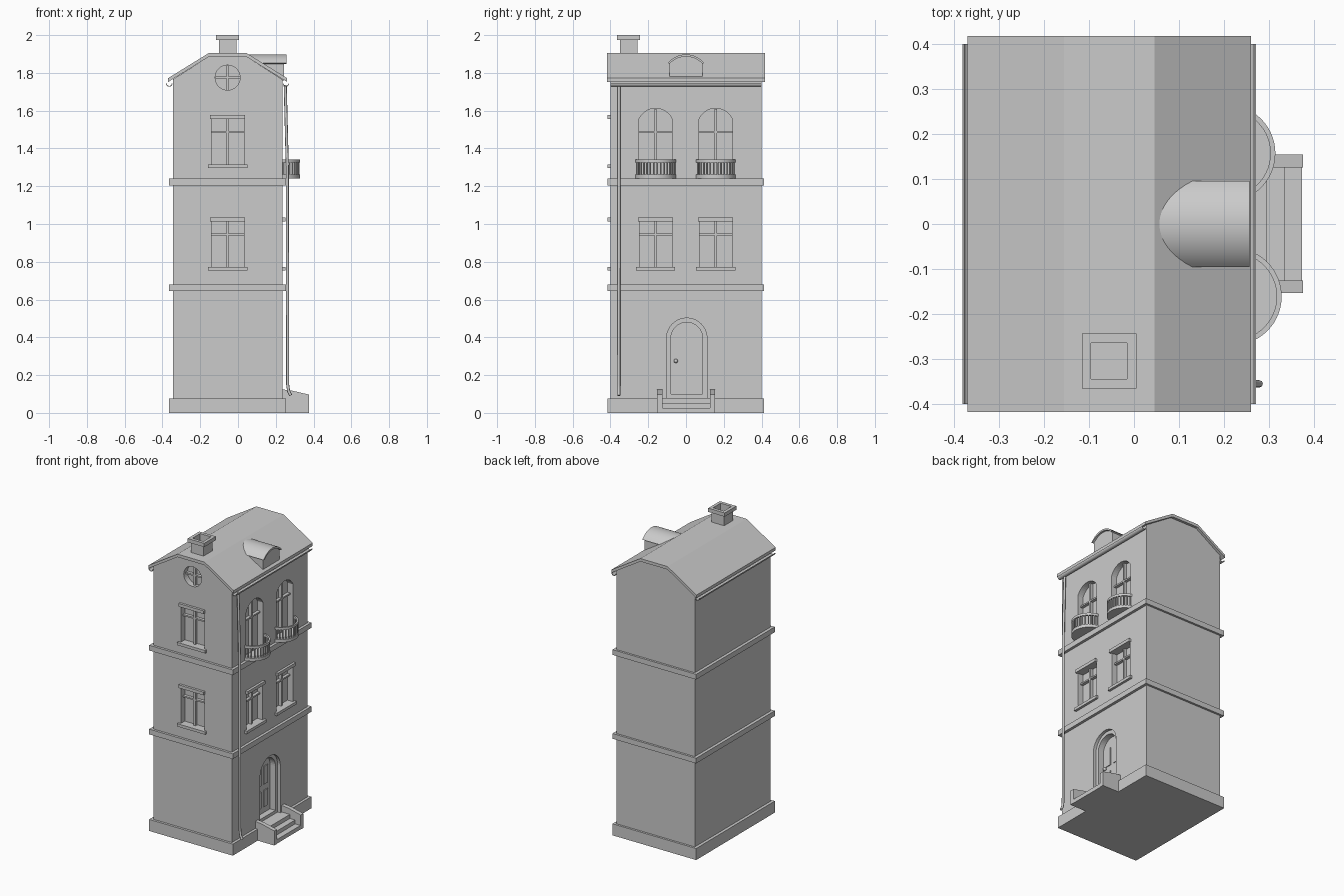
import bpy, bmesh, math
from mathutils import Vector

if "Cube" in bpy.data.objects:
    bpy.data.objects.remove(bpy.data.objects["Cube"])

XL, XR, YF, YB = -0.345, 0.235, -0.40, 0.40   # wall planes
CX = -0.055                                   # house centre line in x


def make(name, bm, smooth=False):
    bmesh.ops.recalc_face_normals(bm, faces=bm.faces)
    me = bpy.data.meshes.new(name)
    bm.to_mesh(me)
    bm.free()
    ob = bpy.data.objects.new(name, me)
    bpy.context.collection.objects.link(ob)
    if smooth:
        bpy.ops.object.select_all(action='DESELECT')
        ob.select_set(True)
        bpy.context.view_layer.objects.active = ob
        bpy.ops.object.shade_smooth_by_angle(angle=math.radians(35))
    return ob


def box(name, x0, x1, y0, y1, z0, z1):
    bm = bmesh.new()
    bmesh.ops.create_cube(bm, size=1)
    for v in bm.verts:
        v.co = ((x0 + x1) / 2 + v.co.x * (x1 - x0),
                (y0 + y1) / 2 + v.co.y * (y1 - y0),
                (z0 + z1) / 2 + v.co.z * (z1 - z0))
    return make(name, bm)


def at_x(u, d, z): return Vector((d, u, z))               # profile in y,z run along x
def at_y(u, d, z): return Vector((u, d, z))               # profile in x,z run along y
def at_z(u, d, z): return Vector((u, z, d))               # profile in x,y run along z
def right(u, d, z): return Vector((XR + d, u, z))         # wall-relative, d = outwards
def front(u, d, z): return Vector((u, YF - d, z))


def prism(name, pts, place, a, b, smooth=False):
    bm = bmesh.new()
    r0 = [bm.verts.new(place(u, a, z)) for u, z in pts]
    r1 = [bm.verts.new(place(u, b, z)) for u, z in pts]
    bm.faces.new(r0)
    bm.faces.new(r1)
    for i in range(len(pts)):
        j = (i + 1) % len(pts)
        bm.faces.new((r0[i], r0[j], r1[j], r1[i]))
    return make(name, bm, smooth)


def rect(u0, u1, z0, z1):
    return [(u0, z0), (u1, z0), (u1, z1), (u0, z1)]


def arc(cu, cz, ru, rz, a0=0, a1=180, n=20):
    return [(cu + ru * math.cos(math.radians(a0 + (a1 - a0) * i / n)),
             cz + rz * math.sin(math.radians(a0 + (a1 - a0) * i / n))) for i in range(n + 1)]


def seg_arch(c, half, spring, rise, n=16):
    """Shallow circular arch, from right springing to left springing."""
    r = (half * half + rise * rise) / (2 * rise)
    a = math.degrees(math.asin(half / r))
    return arc(c, spring + rise - r, r, r, 90 - a, 90 + a, n)


def cut(target, pts, place, depth):
    c = prism("cutter", pts, place, -depth, 0.05)
    m = target.modifiers.new("cut", 'BOOLEAN')
    m.object, m.operation, m.solver = c, 'DIFFERENCE', 'EXACT'
    bpy.context.view_layer.objects.active = target
    bpy.ops.object.modifier_apply(modifier=m.name)
    bpy.data.objects.remove(c)


# Walls with gable ends, plinth and floor bands
walls = prism("walls", [(XL, 0.02), (XR, 0.02), (XR, 1.765), (0.043, 1.887),
                        (-0.153, 1.887), (XL, 1.765)], at_y, YF, YB)
for name, z0, z1 in (("plinth", 0, 0.077), ("lower_band", 0.645, 0.68), ("upper_band", 1.205, 1.24)):
    box(name, -0.365, 0.253, -0.416, 0.414, z0, z1)

# Roof shell
roof = [(-0.37, 1.772), (-0.155, 1.905), (0.045, 1.905), (0.26, 1.772)]
prism("roof", roof + [(x, z - 0.02) for x, z in reversed(roof)], at_y, -0.417, 0.417)

# Gutters under both eaves
for side in (-1, 1):
    c = CX + side * 0.309
    prism("gutter", arc(c, 1.744, 0.017, 0.017, 180, 360, 10) + arc(c, 1.744, 0.013, 0.013, 360, 180, 10),
          at_y, YF, YB, True)

# Drainpipe
cu = bpy.data.curves.new("drainpipe", 'CURVE')
cu.dimensions = '3D'
cu.bevel_depth, cu.bevel_resolution, cu.use_fill_caps = 0.008, 2, True
path = [(0.25, 1.735), (0.252, 1.66), (0.261, 1.3), (0.263, 0.15), (0.268, 0.115), (0.279, 0.092)]
sp = cu.splines.new('POLY')
sp.points.add(len(path) - 1)
for p, (x, z) in zip(sp.points, path):
    p.co = (x, -0.355, z, 1)
bpy.context.collection.objects.link(bpy.data.objects.new("drainpipe", cu))

# Chimney with open flue
CHX, CHY = -0.055, -0.304
for name, h, z0, z1 in (("chimney_shaft", 0.046, 1.86, 1.977), ("chimney_cap", 0.061, 1.975, 2.0)):
    ob = box(name, CHX - h, CHX + h, CHY - h, CHY + h, z0, z1)
    flue = rect(CHX - 0.04, CHX + 0.04, CHY - 0.04, CHY + 0.04)
    cut(ob, flue, lambda u, d, z: Vector((u, z, 1.99 + d)), 0.06)

# Dormer with curved hood
prism("dormer_body", [(-0.087, 1.76), (0.087, 1.76)] + seg_arch(0, 0.087, 1.852, 0.037),
      at_x, 0.06, 0.244)
prism("dormer_hood", seg_arch(0, 0.096, 1.852, 0.046) + seg_arch(0, 0.087, 1.848, 0.038)[::-1],
      at_x, 0.05, 0.256, True)


# Windows
def bars(c, z0, z1, transom, place, half):
    prism("window_mullion", rect(c - 0.006, c + 0.006, z0, z1), place, -0.041, -0.02)
    prism("window_transom", rect(c - half, c + half, transom - 0.005, transom + 0.005), place, -0.041, -0.02)


def window(c, z0, place):
    cut(walls, rect(c - 0.086, c + 0.086, z0, z0 + 0.245), place, 0.04)
    bars(c, z0, z0 + 0.245, z0 + 0.175, place, 0.086)
    prism("window_lintel", rect(c - 0.093, c + 0.093, z0 + 0.243, z0 + 0.264), place, -0.02, 0.016)
    prism("window_sill", rect(c - 0.104, c + 0.104, z0 - 0.017, z0 + 0.002), place, -0.04, 0.016)


WY = (-0.161, 0.157)
for y in WY:
    window(y, 0.77, right)
for z in (0.77, 1.313):
    window(CX, z, front)

# Round gable window
RZ = 1.775
cut(walls, arc(CX, RZ, 0.066, 0.066, 0, 348.75, 31), front, 0.04)
bars(CX, RZ - 0.065, RZ + 0.065, RZ, front, 0.065)

# Arched balcony windows with curved balconies
for y, bx in zip(WY, (0.22, 0.206)):
    cut(walls, [(y - 0.088, 1.245), (y + 0.088, 1.245)] + seg_arch(y, 0.088, 1.555, 0.057), right, 0.04)
    bars(y, 1.245, 1.61, 1.487, right, 0.088)
    prism("balcony_floor", arc(bx, y, 0.108, 0.108, -90, 90, 28), at_z, 1.242, 1.262, True)
    prism("balcony_rail", arc(bx, y, 0.108, 0.108, -90, 90, 28) + arc(bx, y, 0.097, 0.097, 90, -90, 28),
          at_z, 1.326, 1.342, True)
    bm = bmesh.new()
    for i in range(16):
        a = math.radians(-80 + 160 * i / 15)
        r = bmesh.ops.create_cone(bm, cap_ends=True, segments=6, radius1=0.0045, radius2=0.0045, depth=0.07)
        bmesh.ops.translate(bm, verts=r["verts"],
                            vec=(bx + 0.102 * math.cos(a), y + 0.102 * math.sin(a), 1.294))
    make("balcony_balusters", bm)

# Arched doorway: recess, frame, panels, knob
DY, DZ = 0.004, 0.395


def door_shape(r, base):
    return [(DY - r, base), (DY + r, base)] + arc(DY, DZ, r, r)


cut(walls, door_shape(0.107, 0.079), right, 0.06)
outer, inner = door_shape(0.107, 0.079), door_shape(0.084, 0.079)
prism("door_frame", [outer[0]] + outer[:1:-1] + [outer[1]] + [inner[1]] + inner[2:] + [inner[0]],
      right, -0.061, -0.02)
prism("door_threshold", rect(DY - 0.085, DY + 0.085, 0.076, 0.10), right, -0.06, -0.02)
for z0, z1 in ((0.14, 0.25), (0.29, 0.41)):
    for s in (-1, 1):
        c = DY + s * 0.034
        prism("door_panel", rect(c - 0.02, c + 0.02, z0, z1), right, -0.061, -0.055)
bm = bmesh.new()
bmesh.ops.create_uvsphere(bm, u_segments=16, v_segments=10, radius=0.011)
bmesh.ops.translate(bm, verts=bm.verts, vec=(XR - 0.048, -0.054, 0.275))
make("door_knob", bm, True)

# Entrance steps between sloping side walls
prism("steps", [(0.2, 0), (0.373, 0), (0.373, 0.027), (0.334, 0.027), (0.334, 0.053),
                (0.295, 0.053), (0.295, 0.08), (0.2, 0.08)], at_y, -0.13, 0.134)
for y0 in (-0.153, 0.126):
    prism("step_side_wall", [(0.23, 0), (0.375, 0), (0.375, 0.097), (0.285, 0.118), (0.23, 0.125)],
          at_y, y0, y0 + 0.028)
